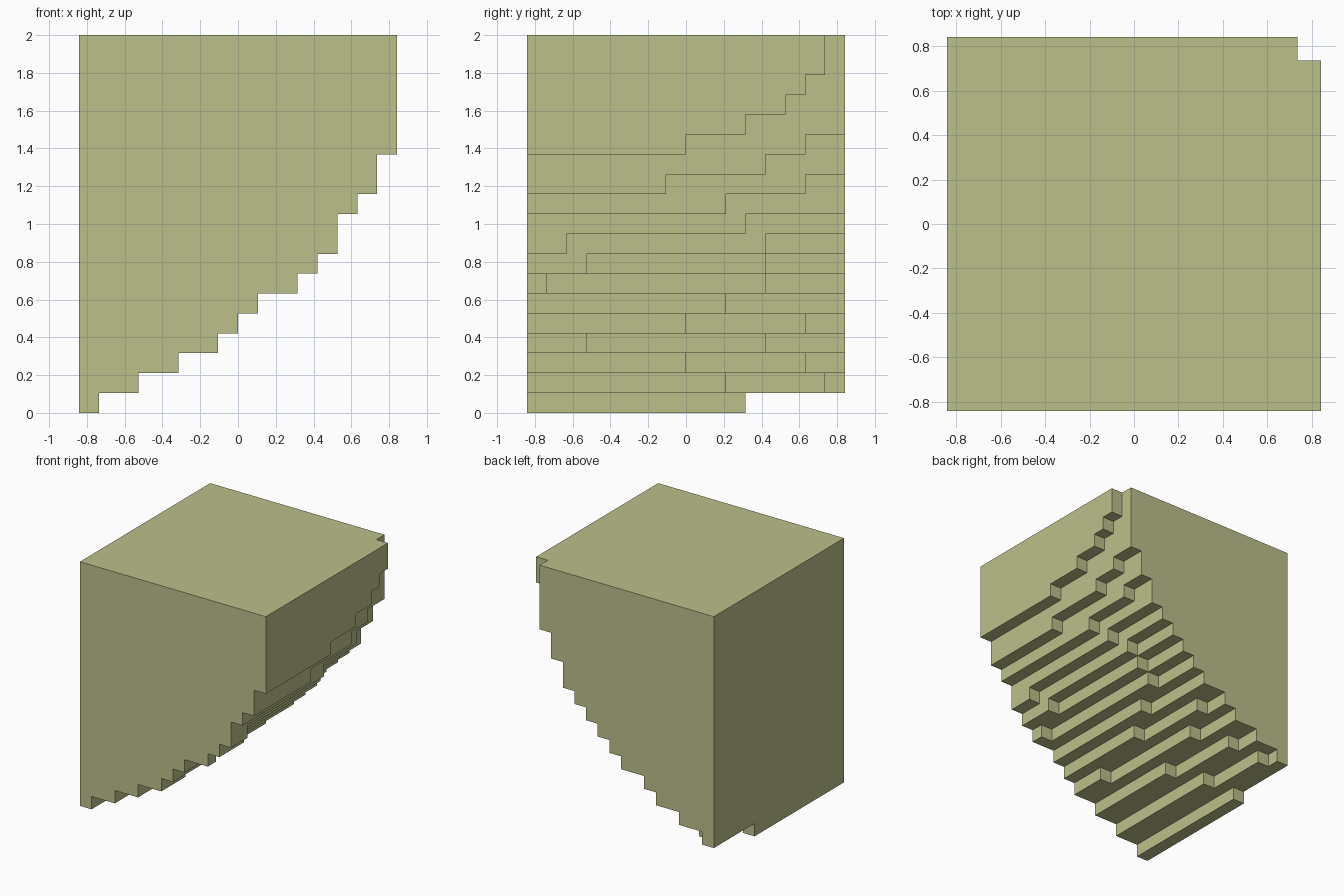
import bpy
import bmesh
import math
from mathutils import Vector

cube = bpy.data.objects.get("Cube")
if cube:
    bpy.data.objects.remove(cube, do_unlink=True)

UNIT = 2 / 19   # edge of one block
SIDE = 16       # blocks along x and y

# Each layer, bottom to top: block count along x at the front,
# then the rows (from the front) where the count drops by one
LAYERS = [
    (1, [11]), (3, [10, 15]), (5, [8, 14]), (7, [3, 12]), (8, [8, 14]),
    (9, [10]), (11, [1, 12]), (12, [3, 12]), (13, [2, 12]), (13, [11]),
    (14, [10]), (15, [7, 14]), (15, [12]), (16, [8, 14]), (16, [11]),
    (16, [13]), (16, [14]), (16, [15]), (16, [15]),
]


def filled(cell):
    x, y, z = cell
    if not (0 <= y < SIDE and 0 <= z < len(LAYERS)):
        return False
    width, drops = LAYERS[z]
    return 0 <= x < width - sum(y >= d for d in drops)


def add_exposed_faces(bm, cell):
    """Add a square wherever the block has no neighbour."""
    for axis in range(3):
        for step in (-1, 1):
            beside = list(cell)
            beside[axis] += step
            if filled(beside):
                continue
            a, b = Vector((0, 0, 0)), Vector((0, 0, 0))
            a[(axis + 1) % 3] = 1
            b[(axis + 2) % 3] = 1
            corner = Vector(cell)
            corner[axis] += max(step, 0)
            loop = [corner, corner + a, corner + a + b, corner + b]
            if step < 0:
                loop.reverse()
            bm.faces.new([bm.verts.new(p) for p in loop])


# Colour
olive = bpy.data.materials.new("pale_olive")
olive.use_nodes = True
colour = (0.505, 0.525, 0.26, 1)
olive.diffuse_color = colour
olive.node_tree.nodes["Principled BSDF"].inputs["Base Color"].default_value = colour

# Stepped block: outer skin only, flat areas merged
bm = bmesh.new()
for z in range(len(LAYERS)):
    for y in range(SIDE):
        for x in range(SIDE):
            if filled((x, y, z)):
                add_exposed_faces(bm, (x, y, z))
bmesh.ops.remove_doubles(bm, verts=bm.verts, dist=0.01)
bmesh.ops.dissolve_limit(bm, angle_limit=math.radians(1),
                         verts=bm.verts, edges=bm.edges)
bmesh.ops.translate(bm, verts=bm.verts, vec=(-SIDE / 2, -SIDE / 2, 0))
bmesh.ops.scale(bm, verts=bm.verts, vec=(UNIT, UNIT, UNIT))

mesh = bpy.data.meshes.new("stepped_block")
bm.to_mesh(mesh)
bm.free()
mesh.materials.append(olive)
block = bpy.data.objects.new("stepped_block", mesh)
bpy.context.collection.objects.link(block)
